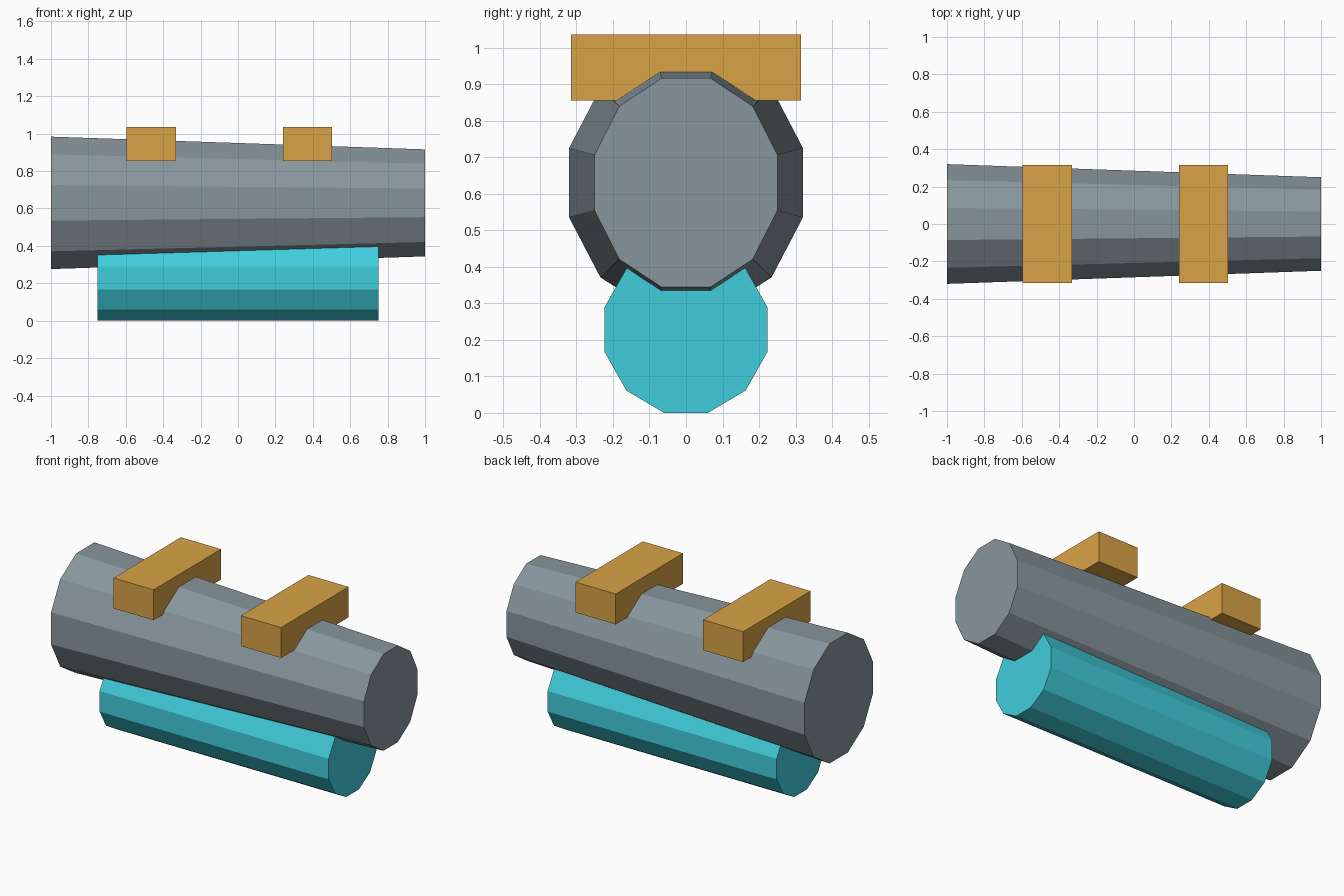
import bpy, bmesh, math

if "Cube" in bpy.data.objects:
    bpy.data.objects.remove(bpy.data.objects["Cube"])


def material(name, rgb):
    # sRGB 0-255 to linear
    lin = [(c / 255 / 12.92) if c < 11 else ((c / 255 + 0.055) / 1.055) ** 2.4 for c in rgb]
    m = bpy.data.materials.new(name)
    m.diffuse_color = (*lin, 1)
    m.use_nodes = True
    m.node_tree.nodes["Principled BSDF"].inputs["Base Color"].default_value = m.diffuse_color
    return m


GREY = material("slate_grey", (136, 150, 157))
CYAN = material("cyan", (64, 205, 220))
OCHRE = material("ochre", (217, 163, 70))


def finish(name, bm, mat):
    bmesh.ops.recalc_face_normals(bm, faces=bm.faces)
    mesh = bpy.data.meshes.new(name)
    bm.to_mesh(mesh)
    bm.free()
    mesh.materials.append(mat)
    bpy.context.collection.objects.link(bpy.data.objects.new(name, mesh))


def tube(name, stations, zc, mat, sides=12):
    """Faceted elliptic barrel along x; stations are (x, half width, half height) over the flats."""
    bm = bmesh.new()
    k = 1 / math.cos(math.pi / sides)
    rings = []
    for x, hy, hz in stations:
        angles = [(i + 0.5) * math.tau / sides for i in range(sides)]
        rings.append([bm.verts.new((x, hy * k * math.cos(a), zc + hz * k * math.sin(a)))
                      for a in angles])
    for a, b in zip(rings, rings[1:]):
        for i in range(sides):
            j = (i + 1) % sides
            bm.faces.new((a[i], a[j], b[j], b[i]))
    bm.faces.new(rings[0])
    bm.faces.new(rings[-1])
    finish(name, bm, mat)


def box(name, x0, x1, hy, z0, z1, mat):
    bm = bmesh.new()
    bmesh.ops.create_cube(bm, size=1)
    for v in bm.verts:
        v.co.x = x0 if v.co.x < 0 else x1
        v.co.y = math.copysign(hy, v.co.y)
        v.co.z = z0 if v.co.z < 0 else z1
    finish(name, bm, mat)


# Tapered main barrel
tube("main_barrel", [(-1, 0.32, 0.354), (1, 0.25, 0.286)], 0.63, GREY)

# Straight lower barrel, sunk into the main one
tube("lower_barrel", [(-0.75, 0.223, 0.228), (0.75, 0.223, 0.228)], 0.228, CYAN)

# Two cross blocks on top
for name, x0 in (("left_block", -0.595), ("right_block", 0.24)):
    box(name, x0, x0 + 0.263, 0.315, 0.855, 1.035, OCHRE)
